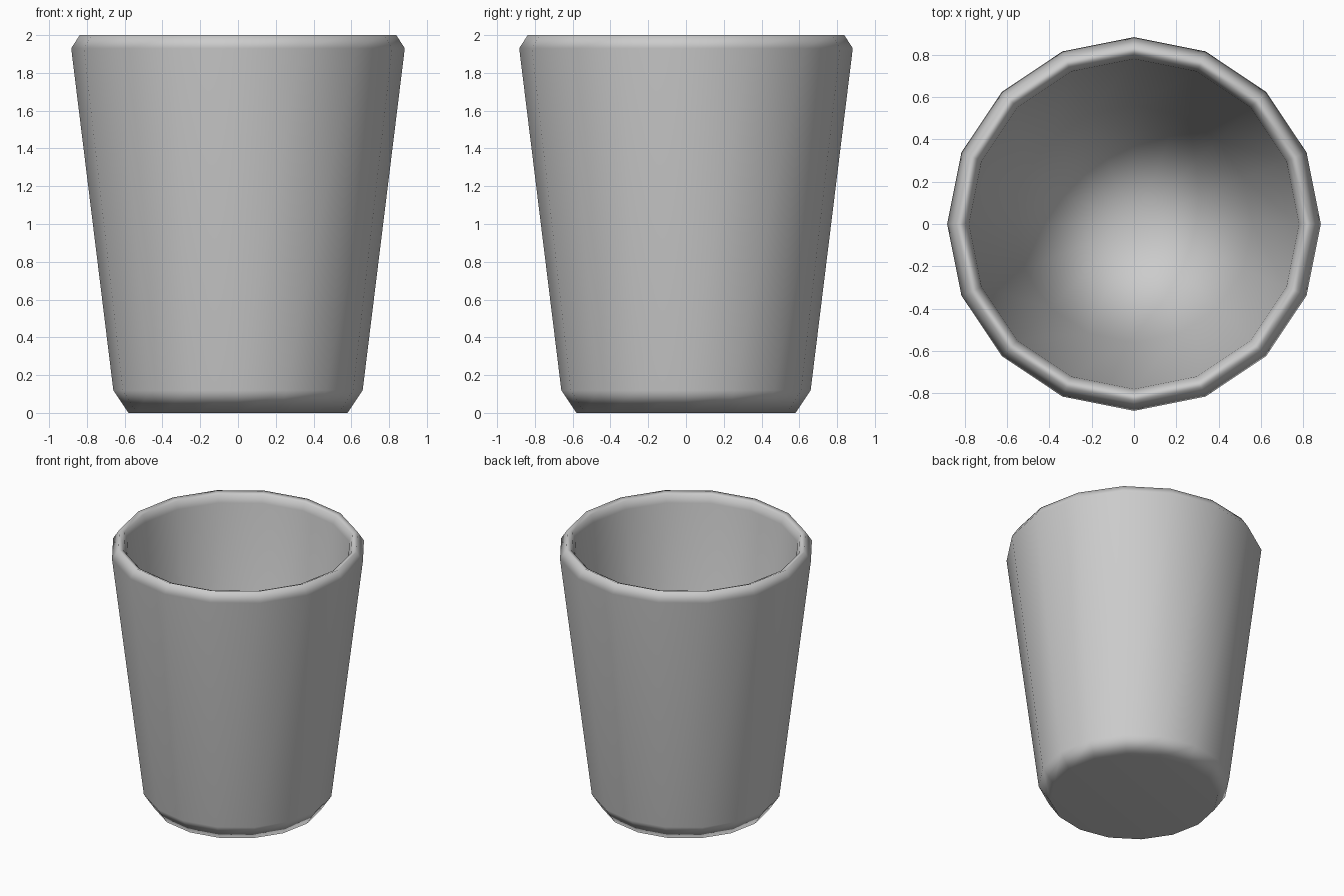
import bpy, bmesh
from math import cos, sin, tau

if "Cube" in bpy.data.objects:
    bpy.data.objects.remove(bpy.data.objects["Cube"])

SIDES = 16
# Cup profile (radius, height): outer base, outer wall, rounded lip, inner wall
PROFILE = [(0.58, 0.0), (0.66, 0.12), (0.883, 1.93), (0.838, 2.0),
           (0.80, 1.985), (0.78, 1.93), (0.56, 0.20)]

bm = bmesh.new()
rings = [[bm.verts.new((r * cos(tau * i / SIDES), r * sin(tau * i / SIDES), z))
          for i in range(SIDES)] for r, z in PROFILE]
centre = bm.verts.new((0, 0, PROFILE[-1][1]))

# Walls and lip, plus a fan for the inner floor
for i in range(SIDES):
    j = (i + 1) % SIDES
    for low, high in zip(rings, rings[1:]):
        bm.faces.new((low[i], low[j], high[j], high[i]))
    bm.faces.new((rings[-1][i], rings[-1][j], centre))

# Underside
bm.faces.new(rings[0][::-1])

for f in bm.faces:
    f.smooth = True
bmesh.ops.recalc_face_normals(bm, faces=bm.faces)

mesh = bpy.data.meshes.new("cup")
bm.to_mesh(mesh)
bm.free()
cup = bpy.data.objects.new("cup", mesh)
bpy.context.collection.objects.link(cup)

# Large faces lead the smooth shading
weighted = cup.modifiers.new("weighted_normals", 'WEIGHTED_NORMAL')
weighted.mode = 'FACE_AREA'
weighted.weight = 50
